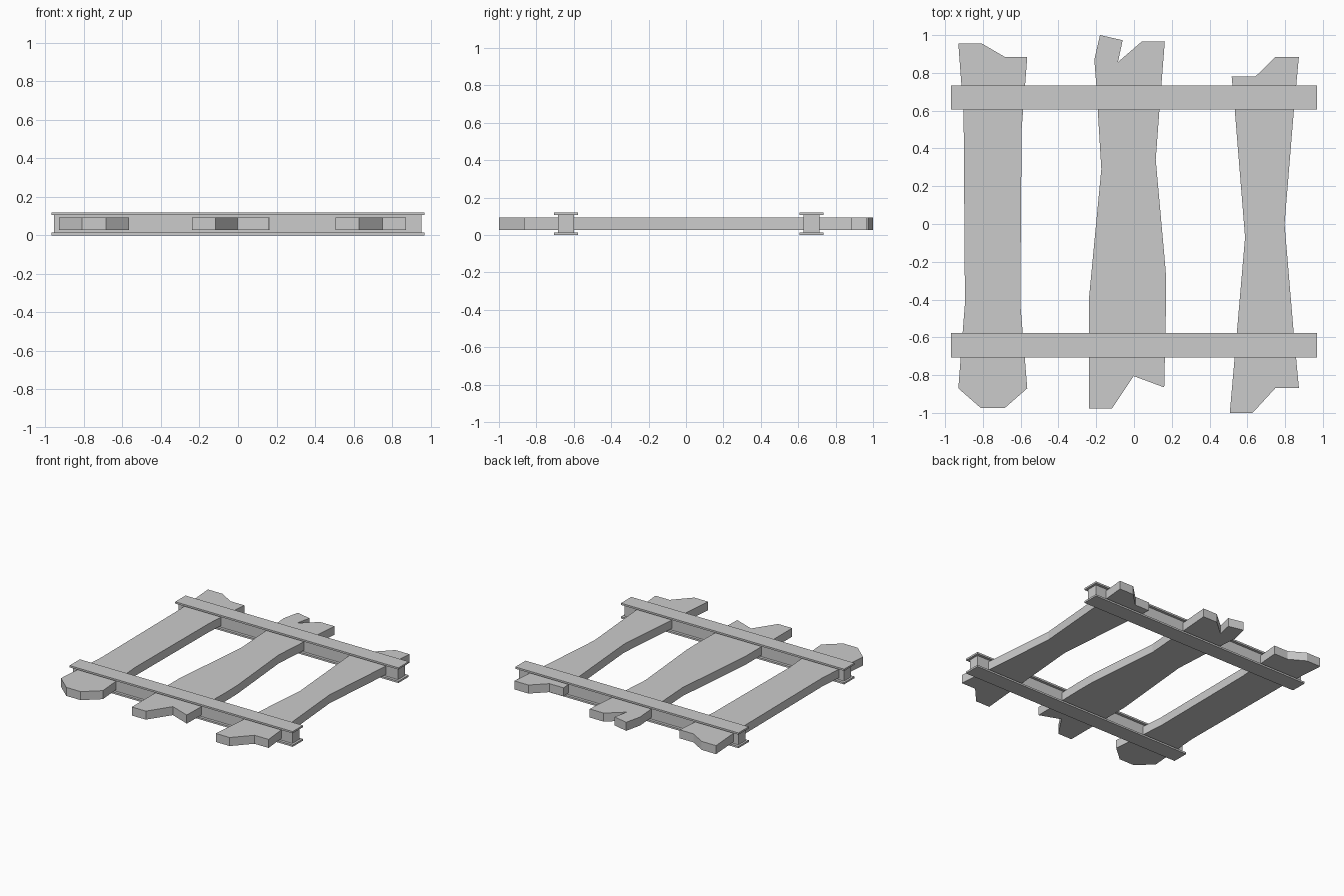
import bpy
import bmesh

if "Cube" in bpy.data.objects:
    bpy.data.objects.remove(bpy.data.objects["Cube"])


def mesh_object(name, bm):
    bmesh.ops.recalc_face_normals(bm, faces=bm.faces)
    me = bpy.data.meshes.new(name)
    bm.to_mesh(me)
    bm.free()
    ob = bpy.data.objects.new(name, me)
    bpy.context.collection.objects.link(ob)
    return ob


def plank(name, outline, z0=0.027, z1=0.094):
    """Extrude a top-view outline into a flat board."""
    bm = bmesh.new()
    face = bm.faces.new([bm.verts.new((x, y, z0)) for x, y in outline])
    ext = bmesh.ops.extrude_face_region(bm, geom=[face])
    bmesh.ops.translate(bm, vec=(0, 0, z1 - z0),
                        verts=[v for v in ext["geom"] if isinstance(v, bmesh.types.BMVert)])
    bmesh.ops.triangulate(bm, faces=[f for f in bm.faces if len(f.verts) > 4])
    return mesh_object(name, bm)


def box(name, x, y, z):
    """Box from (min, max) ranges on each axis."""
    bm = bmesh.new()
    bmesh.ops.create_cube(bm, size=1)
    for v in bm.verts:
        v.co = [r[0] if c < 0 else r[1] for c, r in zip(v.co, (x, y, z))]
    return mesh_object(name, bm)


# Broken wooden boards (outlines run clockwise from the back left corner)
plank("left_plank", [
    (-0.93, 0.955), (-0.805, 0.955), (-0.685, 0.885), (-0.565, 0.885),
    (-0.595, 0.5), (-0.602, -0.42), (-0.565, -0.87), (-0.685, -0.975),
    (-0.81, -0.975), (-0.93, -0.87), (-0.895, -0.42), (-0.902, 0.58)])

plank("middle_plank", [
    (-0.21, 0.87), (-0.18, 1.0), (-0.06, 0.973), (-0.085, 0.857),
    (0.04, 0.965), (0.163, 0.965), (0.135, 0.61), (0.115, 0.34),
    (0.168, -0.25), (0.17, -0.4), (0.16, -0.865), (-0.002, -0.805),
    (-0.117, -0.978), (-0.238, -0.978), (-0.238, -0.39), (-0.173, 0.29),
    (-0.2, 0.74)])

plank("right_plank", [
    (0.517, 0.78), (0.642, 0.78), (0.75, 0.885), (0.873, 0.885),
    (0.847, 0.61), (0.797, 0.0), (0.845, -0.57), (0.873, -0.867),
    (0.75, -0.867), (0.628, -1.0), (0.507, -1.0), (0.545, -0.57),
    (0.588, -0.07), (0.533, 0.61)])

# Two cross beams, each a core with wider plates above and below
for side, yc in (("front", -0.642), ("back", 0.67)):
    plate_y = (yc - 0.064, yc + 0.064)
    box(side + "_beam_core", (-0.955, 0.952), (yc - 0.043, yc + 0.043), (0.013, 0.107))
    box(side + "_beam_bottom_plate", (-0.97, 0.97), plate_y, (0.0, 0.014))
    box(side + "_beam_top_plate", (-0.97, 0.97), plate_y, (0.106, 0.12))
